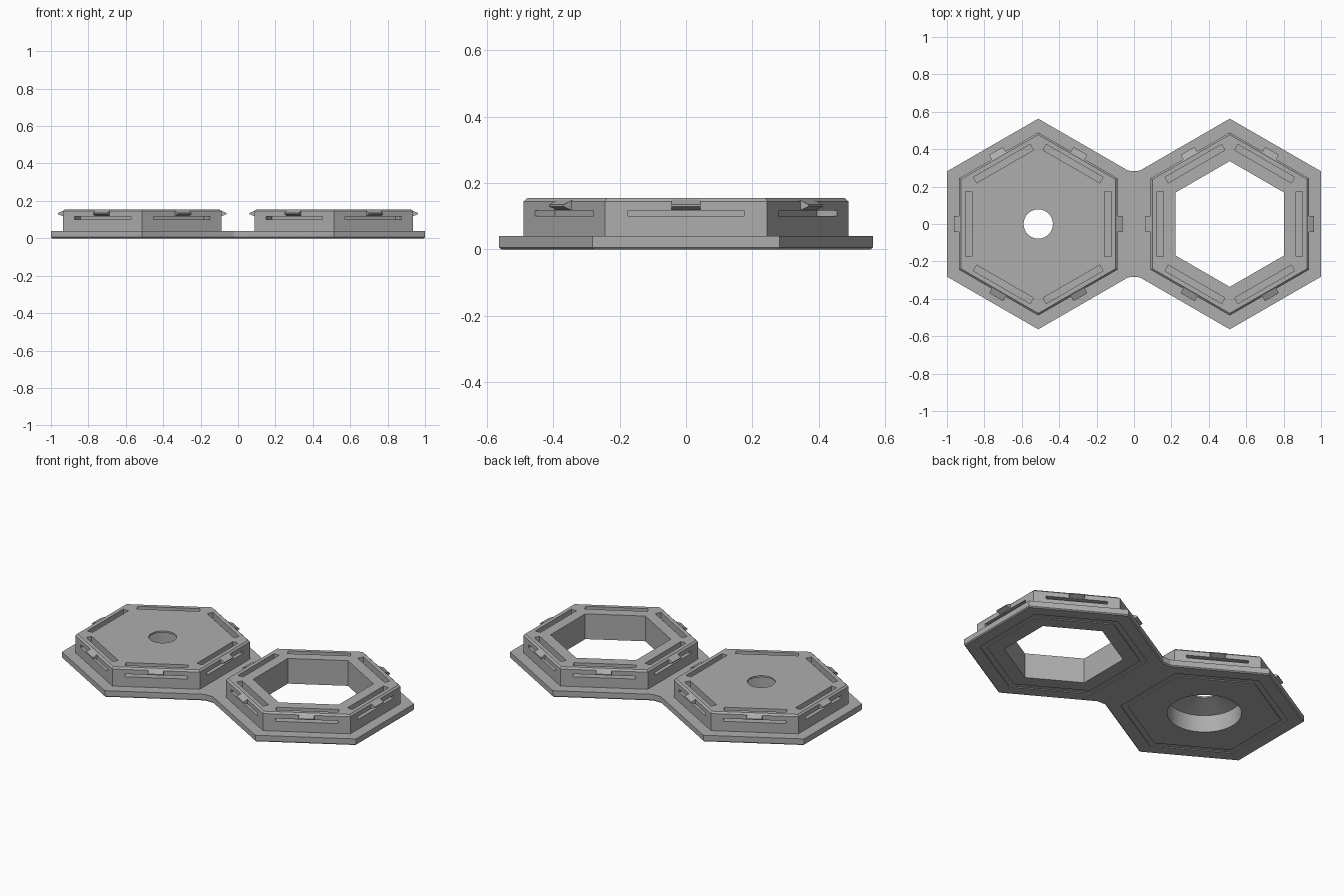
import bpy, bmesh
from math import cos, sin, pi, sqrt
from mathutils import Matrix

cube = bpy.data.objects.get("Cube")
if cube:
    bpy.data.objects.remove(cube, do_unlink=True)

grey = bpy.data.materials.new("plain grey")
grey.use_nodes = True
grey.diffuse_color = (0.42, 0.42, 0.42, 1)
grey.node_tree.nodes["Principled BSDF"].inputs["Base Color"].default_value = (0.42, 0.42, 0.42, 1)

HEX = 2 / sqrt(3)      # corner radius of a hexagon per unit of apothem
TILE_X = 0.512         # tile centres sit at +/- this x
PLATE_TOP = 0.04
TOP = 0.155
BODY = 0.4235          # apothem of the raised body


def finish(name, bm):
    bmesh.ops.recalc_face_normals(bm, faces=bm.faces)
    mesh = bpy.data.meshes.new(name)
    bm.to_mesh(mesh)
    bm.free()
    mesh.materials.append(grey)
    obj = bpy.data.objects.new(name, mesh)
    bpy.context.collection.objects.link(obj)
    return obj


def turned(name, profile, x, sides, ring=False):
    """Sweep (radius, z) points round a vertical axis; hexagons use apothems."""
    bm = bmesh.new()
    k = HEX if sides == 6 else 1
    loops = []
    for r, z in profile:
        angles = [pi / 2 + 2 * pi * i / sides for i in range(sides)]
        loops.append([bm.verts.new((x + k * r * cos(a), k * r * sin(a), z)) for a in angles])
    pairs = list(zip(loops, loops[1:]))
    if ring:
        pairs.append((loops[-1], loops[0]))
    else:
        bm.faces.new(loops[0])
        bm.faces.new(loops[-1])
    for low, high in pairs:
        for i in range(sides):
            j = (i + 1) % sides
            bm.faces.new((low[i], low[j], high[j], high[i]))
    return finish(name, bm)


def six_bars(name, profile, half_length, x):
    """Extrude a (distance, z) profile along each of the six sides."""
    bm = bmesh.new()
    for i in range(6):
        start = [bm.verts.new((r, -half_length, z)) for r, z in profile]
        face = bm.faces.new(start)
        grown = bmesh.ops.extrude_face_region(bm, geom=[face])["geom"]
        end = [v for v in grown if isinstance(v, bmesh.types.BMVert)]
        bmesh.ops.translate(bm, verts=end, vec=(0, 2 * half_length, 0))
        turn = Matrix.Translation((x, 0, 0)) @ Matrix.Rotation(i * pi / 3, 4, "Z")
        bmesh.ops.transform(bm, matrix=turn, verts=start + end)
    return finish(name, bm)


def cut(obj, cutter):
    mod = obj.modifiers.new("cut", "BOOLEAN")
    mod.operation = "DIFFERENCE"
    mod.solver = "EXACT"
    mod.object = cutter
    bpy.context.view_layer.objects.active = obj
    bpy.ops.object.modifier_apply(modifier=mod.name)


# Base plate: two hexagons joined by a narrow neck
quarter = [(1.0, 0.2815), (TILE_X, 0.563), (0.036, 0.288), (0.022, 0.284)]
half = quarter + [(-x, y) for x, y in reversed(quarter)]
outline = half + [(-x, -y) for x, y in half]
bm = bmesh.new()
bottom = bm.faces.new([bm.verts.new((x, y, 0)) for x, y in outline])
grown = bmesh.ops.extrude_face_region(bm, geom=[bottom])["geom"]
bmesh.ops.translate(bm, verts=[v for v in grown if isinstance(v, bmesh.types.BMVert)],
                    vec=(0, 0, PLATE_TOP))
bmesh.ops.recalc_face_normals(bm, faces=bm.faces)
rim = [e for e in bm.edges if all(v.co.z < 0.001 for v in e.verts)]
bmesh.ops.bevel(bm, geom=rim, offset=0.006, segments=1, affect="EDGES")
plate = finish("base_plate", bm)

# Shared profiles
body_profile = [(BODY, PLATE_TOP), (BODY, TOP - 0.01), (BODY - 0.01, TOP), (0.3, TOP)]
groove = [(0.375, -0.01), (0.41, -0.01), (0.41, 0.005), (0.375, 0.005)]
slot = [(0.355, 0.1), (0.45, 0.1), (0.45, 0.117), (0.39, 0.117), (0.39, 0.2), (0.355, 0.2)]
clip = [(0.40, 0.118), (BODY, 0.118), (0.451, 0.129), (0.451, 0.135), (0.418, 0.15), (0.40, 0.15)]

# Openings: a countersunk round hole and a wide hexagonal one
round_hole = [(0.207, -0.02), (0.207, 0.105), (0.078, 0.145), (0.078, 0.2)]
hex_hole = [(0.291, -0.02), (0.291, 0.2)]
tiles = [("solid_tile", -TILE_X, round_hole, 64), ("open_tile", TILE_X, hex_hole, 6)]

bodies = []
for name, x, hole, sides in tiles:
    body = turned(name + "_body", body_profile[:3], x, 6)
    opening = turned("opening_cutter", hole, x, sides)
    slots = six_bars("slot_cutter", slot, 0.175, x)
    channel = turned("groove_cutter", groove, x, 6, ring=True)
    cut(body, opening)
    cut(body, slots)
    cut(plate, opening)
    cut(plate, channel)
    for helper in (opening, slots, channel):
        bpy.data.objects.remove(helper, do_unlink=True)
    bodies.append(body)
    # Snap clips on the six sides
    six_bars(name + "_clips", clip, 0.043, x)

# Smooth the round opening only; every other edge stays sharp
bpy.ops.object.select_all(action="DESELECT")
for obj in bodies + [plate]:
    obj.select_set(True)
bpy.context.view_layer.objects.active = plate
bpy.ops.object.shade_smooth_by_angle(angle=0.26)
